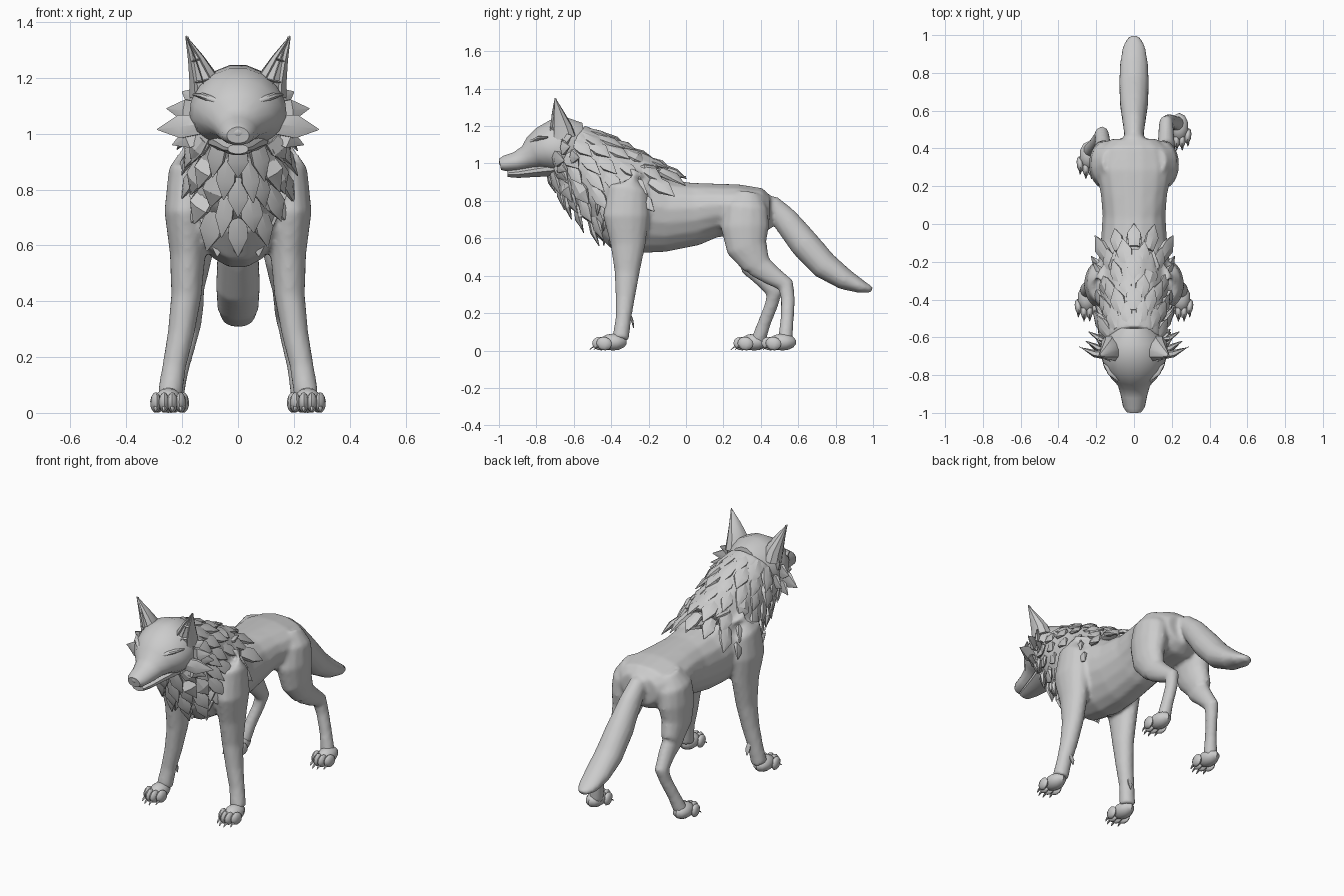
import bpy, bmesh, math, random
from mathutils import Vector, Matrix

if "Cube" in bpy.data.objects:
    bpy.data.objects.remove(bpy.data.objects["Cube"], do_unlink=True)
rng = random.Random(4)

fur = bpy.data.materials.new("grey fur")
fur.use_nodes = True
fur.diffuse_color = (0.6, 0.6, 0.6, 1)
fur.node_tree.nodes["Principled BSDF"].inputs["Base Color"].default_value = fur.diffuse_color


def loft(bm, sections, sides=14, ref=(1, 0, 0), egg=0.0, sx=1):
    """Skin elliptical rings (x, y, z, half width, half height) along a path."""
    pts = [Vector(s[:3]) for s in sections]
    rings = []
    for i, s in enumerate(sections):
        t = (pts[min(i + 1, len(pts) - 1)] - pts[max(i - 1, 0)]).normalized()
        side = Vector(ref)
        side = (side - t * side.dot(t)).normalized()
        up = side.cross(t)
        if abs(t.z) < 0.9 and up.z < 0:
            up = -up
        ring = []
        for k in range(sides):
            a = math.tau * (k + 0.5) / sides
            p = pts[i] + side * s[3] * math.cos(a) * (1 + egg * math.sin(a)) + up * s[4] * math.sin(a)
            ring.append(bm.verts.new((p.x * sx, p.y, p.z)))
        rings.append(ring)
    for r0, r1 in zip(rings, rings[1:]):
        for k in range(sides):
            n = (k + 1) % sides
            bm.faces.new((r0[k], r0[n], r1[n], r1[k]))
    bm.faces.new(rings[0])
    bm.faces.new(rings[-1])


def ball(bm, centre, size, yaw=0.0, tilt=0.0):
    m = (Matrix.Translation(centre) @ Matrix.Rotation(yaw, 4, 'Z') @ Matrix.Rotation(tilt, 4, 'X')
         @ Matrix.Diagonal((*size, 1)))
    bmesh.ops.create_uvsphere(bm, u_segments=10, v_segments=7, radius=1, matrix=m)


def lock(bm, base, tip, width, normal, sides=6):
    """A pointed, slightly curved tuft of fur lying against a surface."""
    b, t, n = Vector(base), Vector(tip), Vector(normal).normalized()
    mid = b.lerp(t, 0.5) + n * width * 0.25
    across = (t - b).cross(n)
    secs = [(*b, width * 0.8, width * 0.5), (*mid, width, width * 0.4), (*t, 0.002, 0.002)]
    loft(bm, secs, sides, across)


def finish(bm, name, angle=40, blend=False):
    bmesh.ops.recalc_face_normals(bm, faces=bm.faces)
    me = bpy.data.meshes.new(name)
    bm.to_mesh(me)
    bm.free()
    me.materials.append(fur)
    ob = bpy.data.objects.new(name, me)
    bpy.context.collection.objects.link(ob)
    if blend:
        rem = ob.modifiers.new("blend", 'REMESH')
        rem.mode, rem.voxel_size = 'VOXEL', 0.012
        smo = ob.modifiers.new("soften", 'SMOOTH')
        smo.factor, smo.iterations = 0.5, 4
        rem.use_smooth_shade = True
    bpy.context.view_layer.objects.active = ob
    for o in bpy.context.selected_objects:
        o.select_set(False)
    ob.select_set(True)
    bpy.ops.object.shade_smooth_by_angle(angle=math.radians(angle))
    return ob


# Body: torso, neck, legs and tail blended into one skin
bm = bmesh.new()
loft(bm, [(0, .45, .74, .12, .09), (0, .40, .74, .18, .13), (0, .28, .75, .20, .14),
          (0, .16, .75, .175, .145), (0, .05, .73, .165, .17), (0, -.10, .72, .175, .195),
          (0, -.22, .74, .19, .225), (0, -.36, .76, .19, .22), (0, -.46, .79, .14, .15)], 16, egg=.15)
NECK = [(0, -.26, .80, .19, .25), (0, -.42, .90, .18, .23), (0, -.54, 1.0, .165, .20),
        (0, -.64, 1.08, .15, .16)]
loft(bm, NECK, 16)
loft(bm, [(0, .38, .80, .05, .04), (0, .46, .775, .05, .055), (0, .53, .70, .06, .07), (0, .63, .575, .075, .08),
          (0, .74, .455, .08, .075), (0, .85, .38, .075, .058), (0, .94, .34, .06, .035), (0, .995, .325, .03, .015)])
for s in (1, -1):
    loft(bm, [(.14, -.27, .95, .05, .07), (.175, -.31, .86, .075, .11), (.185, -.32, .72, .08, .125),
              (.18, -.31, .57, .065, .095), (.185, -.315, .42, .055, .068), (.205, -.325, .28, .048, .052),
              (.228, -.335, .17, .043, .042), (.245, -.35, .06, .045, .045)], sx=s)
    loft(bm, [(.12, .33, .84, .05, .07), (.145, .32, .76, .085, .12), (.155, .315, .66, .085, .13),
              (.165, .325, .55, .07, .11), (.17, .38, .455, .052, .075)], sx=s)
# Lower hind legs, one stepping further forward
HIND = {1: [(.17, .38, .46, .05, .07), (.17, .46, .40, .043, .055), (.17, .535, .35, .038, .045),
            (.185, .545, .27, .034, .038), (.21, .54, .16, .034, .036), (.23, .53, .05, .04, .04)],
        -1: [(.17, .35, .47, .05, .075), (.165, .42, .385, .043, .055), (.17, .475, .31, .038, .045),
             (.185, .455, .24, .033, .036), (.21, .42, .15, .033, .035), (.235, .385, .05, .04, .04)]}
for s, path in HIND.items():
    loft(bm, path, sx=s)
finish(bm, "body", 50, True)

# Paws: a pad, four toes with claws, and a dewclaw on the front legs
def paw(name, x, y, s):
    b = bmesh.new()
    ball(b, (x * s, y, .045), (.05, .075, .045))
    for k in range(4):
        off = (k - 1.5) * .03
        reach = .07 if k in (1, 2) else .048
        tx, ty = (x + off) * s, y - reach
        ball(b, (tx, ty, .037), (.019, .042, .036), -off * s * 3, -.25)
        lock(b, (tx, ty - .025, .025), (tx, ty - .055, .005), .008, (0, 0, 1), 5)
    return b

for s, side in ((1, "left"), (-1, "right")):
    b = paw("front", .25, -.39, s)
    lock(b, (.215 * s, -.30, .19), (.21 * s, -.28, .12), .016, (0, 1, 0))
    finish(b, side + "_front_paw")
    finish(paw("hind", .24, .515 if s == 1 else .365, s), side + "_hind_paw")

# Head: skull tapering to the muzzle
bm = bmesh.new()
loft(bm, [(0, -.54, 1.11, .10, .11), (0, -.62, 1.10, .165, .15), (0, -.70, 1.09, .175, .148),
          (0, -.76, 1.075, .16, .125), (0, -.81, 1.055, .125, .095), (0, -.85, 1.03, .088, .068),
          (0, -.91, 1.01, .07, .052), (0, -.97, 1.0, .058, .042), (0, -.995, .995, .04, .03)], 16, egg=-.1)
finish(bm, "head", 35)

bm = bmesh.new()
loft(bm, [(0, -.70, .975, .11, .045), (0, -.80, .962, .08, .035), (0, -.90, .948, .055, .026),
          (0, -.955, .945, .038, .018)], 12)
finish(bm, "lower_jaw", 35)

bm = bmesh.new()
ball(bm, (0, -.98, 1.008), (.038, .02, .025))
for s in (1, -1):
    ball(bm, (.028 * s, -.978, .998), (.016, .018, .016))
finish(bm, "nose", 60)

# Brows slanting over the eyes
bm = bmesh.new()
for s in (1, -1):
    loft(bm, [(.035, -.845, 1.085, .008, .01), (.075, -.82, 1.115, .02, .014),
              (.125, -.785, 1.135, .018, .012), (.16, -.74, 1.14, .004, .004)], 8, (0, 1, 0), sx=s)
    ball(bm, (.088 * s, -.81, 1.085), (.024, .014, .012), .6 * s)
finish(bm, "brows_and_eyes", 50)

# Ears: cupped cones with a flat inner face
for s, side in ((1, "left"), (-1, "right")):
    bm = bmesh.new()
    loft(bm, [(.115, -.66, 1.14, .058, .075), (.125, -.67, 1.20, .05, .062),
              (.152, -.685, 1.27, .028, .036), (.187, -.70, 1.35, .002, .002)], 10, (1, -.5, 0), sx=s)
    bmesh.ops.recalc_face_normals(bm, faces=bm.faces)
    for f in [f for f in bm.faces if f.normal.y < -.75 and len(f.verts) == 4]:
        bmesh.ops.inset_individual(bm, faces=[f], thickness=.006, depth=-.012)
    finish(bm, side + "_ear", 35)

# Cheek ruff: broad points sweeping outwards
bm = bmesh.new()
for x, y, z, w in ((.29, -.65, 1.015, .048), (.255, -.62, 1.09, .045), (.235, -.64, .96, .04), (.20, -.61, 1.15, .04),
                   (.17, -.64, .91, .038), (.24, -.57, 1.03, .045)):
    for s in (1, -1):
        lock(bm, (.12 * s, y - .05, 1.06 + (z - 1.06) * .55), (x * s, y, z), w, (.3 * s, -1, 0))
finish(bm, "cheek_ruff", 30)

# Neck mane: staggered rows of locks sweeping back from the head
bm = bmesh.new()
axis = Vector((0, .72, -.69))
up = Vector((0, .69, .72))
for row in range(6):
    f = row / 5 * 2.75
    i = min(int(f), 2)
    c = [a + (b - a) * (f - i) for a, b in zip(NECK[i], NECK[i + 1])]
    for k in range(13):
        a = math.tau * (k + (row % 2) * .5) / 13 + math.pi / 2
        out = Vector((math.cos(a) / c[3], 0, 0)) + up * (math.sin(a) / c[4])
        out.normalize()
        if out.dot(up) < -.2 and row == 0:
            continue
        surf = Vector(c[:3]) + Vector((c[3] * math.cos(a), 0, 0)) + up * c[4] * math.sin(a)
        length = rng.uniform(.10, .14)
        lift = rng.uniform(.25, .55)
        tip = surf + (axis + out * lift + Vector((0, 0, -.15))).normalized() * length
        lock(bm, surf - out * .025 - axis * .02, tip, rng.uniform(.036, .05), out)
finish(bm, "neck_mane", 30)

# Back crest and chest tufts: flatter locks along the middle
bm = bmesh.new()
for y, z, spread in ((-.09, .905, .0), (-.16, .935, .05), (-.23, .975, .08), (-.30, 1.02, .05)):
    for s in ((0,) if spread == 0 else (-1, 0, 1)):
        lock(bm, (spread * s, y - .06, z + .005 - .02 * abs(s)), (spread * s * 1.3, y + .09, z + .025 - .02 * abs(s)),
             .05, (0, 0, 1))
for z, y, n in ((.78, -.53, 5), (.70, -.48, 4), (.62, -.43, 3)):
    for k in range(n):
        x = (k - (n - 1) / 2) * .065
        yy = y + abs(x) * .5
        lock(bm, (x, yy + .02, z + .05), (x * 1.15, yy - .01, z - .06), .04, (x, -1, 0))
finish(bm, "crest_and_chest_tufts", 30)
